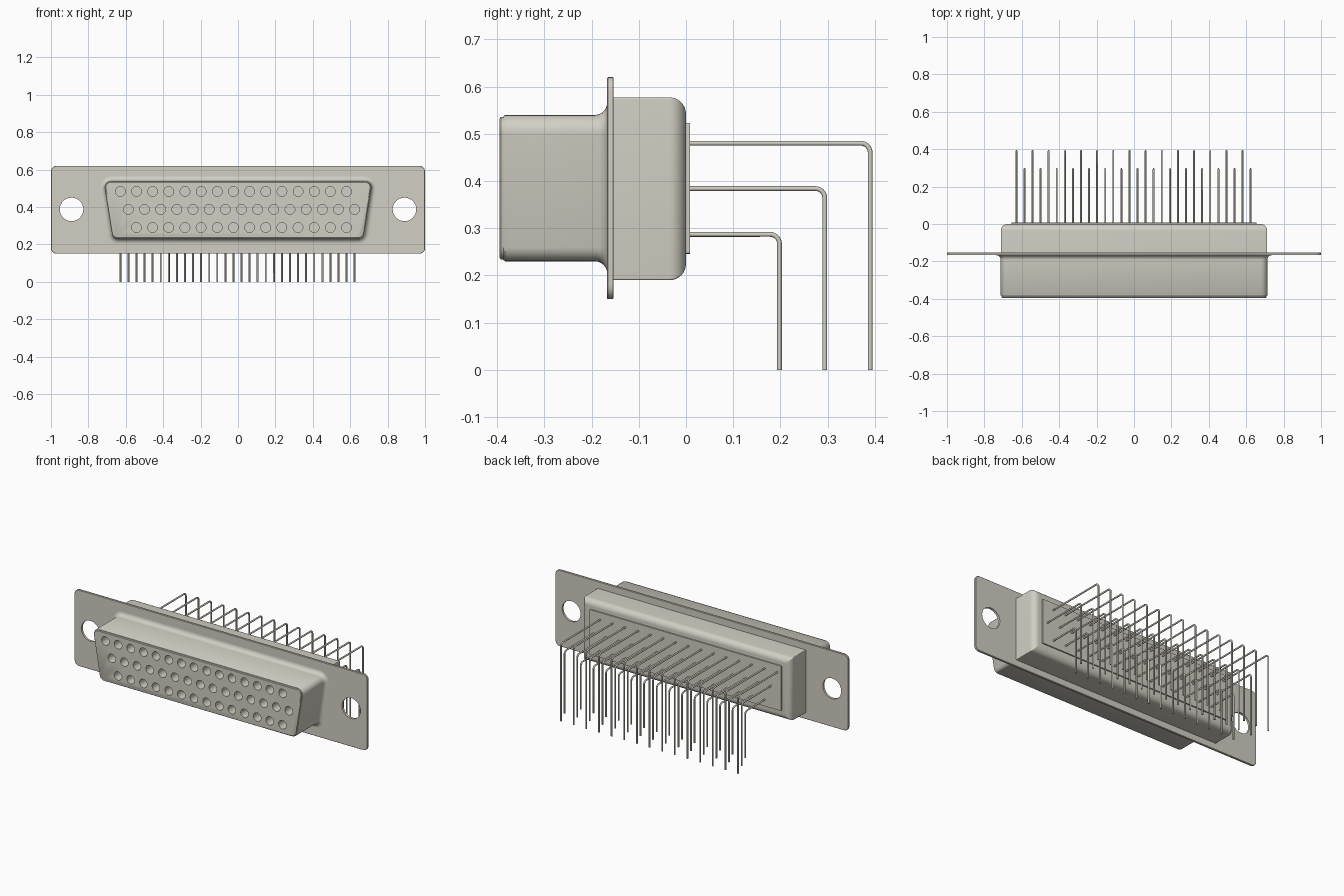
import bpy, bmesh, math
from mathutils import Vector, Matrix

cube = bpy.data.objects.get("Cube")
if cube:
    bpy.data.objects.remove(cube)

metal = bpy.data.materials.new("warm_grey")
metal.use_nodes = True
colour = (0.64, 0.625, 0.55, 1)
metal.diffuse_color = colour
metal.node_tree.nodes["Principled BSDF"].inputs["Base Color"].default_value = colour

MID_Z = 0.387          # height of the middle contact row
PITCH = 0.0864


def activate(obj):
    bpy.ops.object.select_all(action='DESELECT')
    obj.select_set(True)
    bpy.context.view_layer.objects.active = obj


def finish(name, bm):
    bmesh.ops.recalc_face_normals(bm, faces=bm.faces)
    mesh = bpy.data.meshes.new(name)
    bm.to_mesh(mesh)
    bm.free()
    obj = bpy.data.objects.new(name, mesh)
    bpy.context.collection.objects.link(obj)
    mesh.materials.append(metal)
    return obj


def smooth(obj):
    activate(obj)
    bpy.ops.object.shade_smooth_by_angle(angle=math.radians(35))


def outline(top, bottom, z0, z1, radius, steps=6):
    """Rounded trapezoid in x and z."""
    corners = [Vector(c) for c in ((-bottom, z0), (bottom, z0), (top, z1), (-top, z1))]
    points = []
    for i, p in enumerate(corners):
        u = (corners[i - 1] - p).normalized()
        v = (corners[(i + 1) % 4] - p).normalized()
        half = u.angle(v) / 2
        centre = p + (u + v).normalized() * radius / math.sin(half)
        a = (p + u * radius / math.tan(half) - centre).normalized()
        b = (p + v * radius / math.tan(half) - centre).normalized()
        points += [centre + a.slerp(b, k / steps) * radius for k in range(steps + 1)]
    return points


def loft(name, shape, sections, caps=True):
    """Skin a rounded trapezoid through (offset, y) sections."""
    top, bottom, z0, z1, radius = shape
    bm = bmesh.new()
    rings = []
    for o, y in sections:
        pts = outline(top + o, bottom + o, z0 - o, z1 + o, max(radius + o, 0.004))
        rings.append([bm.verts.new((p.x, y, p.y)) for p in pts])
    for r, s in zip(rings, rings[1:]):
        for i in range(len(r)):
            j = (i + 1) % len(r)
            bm.faces.new((r[i], r[j], s[j], s[i]))
    if caps:
        bm.faces.new(rings[0])
        bm.faces.new(rings[-1])
    return finish(name, bm)


def drill(obj, spots, radius, y0, y1):
    """Cut round holes along y at the given (x, z) spots."""
    bm = bmesh.new()
    for x, z in spots:
        place = Matrix.Translation((x, (y0 + y1) / 2, z)) @ Matrix.Rotation(math.pi / 2, 4, 'X')
        bmesh.ops.create_cone(bm, cap_ends=True, segments=32, radius1=radius,
                              radius2=radius, depth=y1 - y0, matrix=place)
    cutter = finish("hole_cutter", bm)
    cutter.hide_render = True
    mod = obj.modifiers.new("holes", 'BOOLEAN')
    mod.operation, mod.solver, mod.object = 'DIFFERENCE', 'EXACT', cutter
    activate(obj)
    bpy.ops.object.modifier_apply(modifier=mod.name)
    bpy.data.objects.remove(cutter)


# Mounting flange with two screw holes
flange = loft("mounting_flange", (1, 1, 0.15, 0.62, 0.03),
              [(-0.002, -0.167), (0, -0.165), (0, -0.155), (-0.002, -0.153)])
drill(flange, [(-0.89, MID_Z), (0.89, MID_Z)], 0.063, -0.25, -0.05)
smooth(flange)

# Tapered front shell, flared into the flange, open at the front
quarter = [k * math.pi / 16 for k in range(9)]
D_SHAPE = (0.719, 0.669, 0.23, 0.54, 0.035)
flare = [(0.026 * (1 - math.cos(t)), -0.193 + 0.026 * math.sin(t)) for t in reversed(quarter)]
shell = loft("front_shell", D_SHAPE,
             flare + [(0, -0.383), (-0.002, -0.386), (-0.012, -0.386), (-0.012, -0.17)], caps=False)
smooth(shell)

# Contact rows: first x, count, height, distance of the bent leg behind the body
ROWS = {"top": (-0.629, 15, 0.483, 0.39),
        "middle": (-0.586, 15, MID_Z, 0.294),
        "bottom": (-0.543, 14, 0.29, 0.198)}

# Insulator with blind sockets
insulator = loft("socket_insulator", D_SHAPE,
                 [(-0.013, -0.17), (-0.013, -0.384), (-0.004, -0.3865),
                  (-0.004, -0.392), (-0.008, -0.395)])
sockets = [(x + i * PITCH, z) for x, n, z, _ in ROWS.values() for i in range(n)]
drill(insulator, sockets, 0.026, -0.45, -0.3)
smooth(insulator)

# Rear housing with rounded back edges, and its thin back panel
R = 0.035
back = [(-R * (1 - math.cos(t)), -R + R * math.sin(t)) for t in quarter]
smooth(loft("rear_housing", (0.712, 0.712, 0.19, 0.577, 0.004), [(0, -0.155)] + back))
smooth(loft("back_panel", (0.655, 0.655, 0.246, 0.523, 0.004), [(0, -0.01), (0, 0.008)]))

# Right-angle solder pins
BEND = 0.02
for name, (x0, count, z, leg) in ROWS.items():
    arc = [(leg - BEND + BEND * math.sin(t), z - 0.003 - BEND + BEND * math.cos(t)) for t in quarter]
    path = [(-0.01, z - 0.003)] + arc + [(leg, 0)]
    curve = bpy.data.curves.new(name + "_pins", 'CURVE')
    curve.dimensions = '3D'
    curve.bevel_depth = 0.005
    curve.bevel_resolution = 4
    curve.use_fill_caps = True
    for i in range(count):
        spline = curve.splines.new('POLY')
        spline.points.add(len(path) - 1)
        for point, (y, h) in zip(spline.points, path):
            point.co = (x0 + i * PITCH, y, h, 1)
    pins = bpy.data.objects.new(name + "_pins", curve)
    bpy.context.collection.objects.link(pins)
    curve.materials.append(metal)
    activate(pins)
    bpy.ops.object.convert(target='MESH')
    smooth(bpy.context.object)
